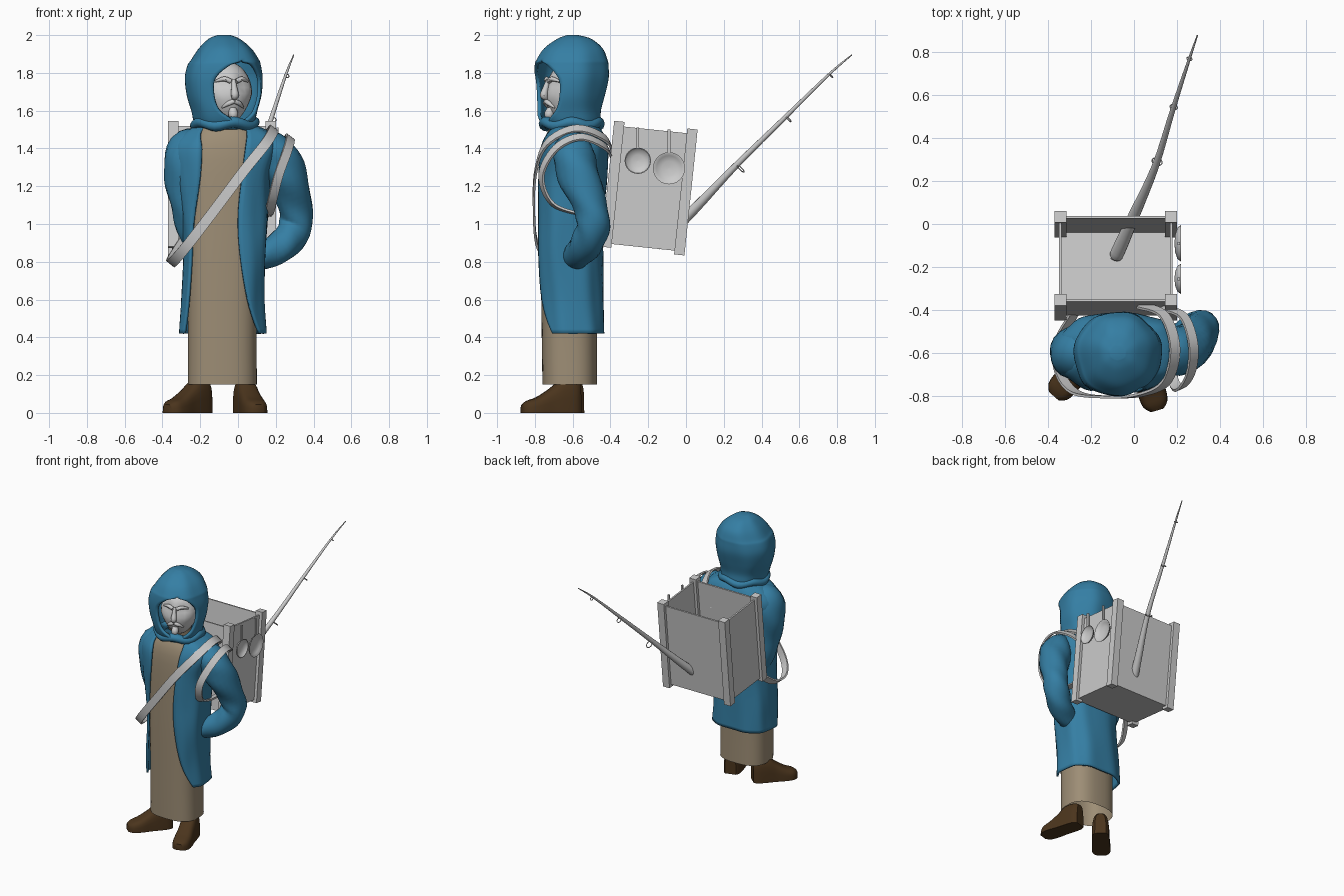
import bpy, bmesh, math
from mathutils import Vector, Matrix

if "Cube" in bpy.data.objects:
    bpy.data.objects.remove(bpy.data.objects["Cube"])

def material(name, rgb):
    m = bpy.data.materials.new(name)
    m.diffuse_color = (*rgb, 1)
    m.use_nodes = True
    m.node_tree.nodes["Principled BSDF"].inputs["Base Color"].default_value = m.diffuse_color
    return m

BLUE = material("blue_cloth", (0.035, 0.21, 0.37))
TAN = material("tan_cloth", (0.34, 0.27, 0.18))
BROWN = material("brown_leather", (0.07, 0.035, 0.012))

def finish(name, bm, mat=None, smooth=True, thick=0):
    me = bpy.data.meshes.new(name)
    bm.to_mesh(me)
    bm.free()
    ob = bpy.data.objects.new(name, me)
    bpy.context.collection.objects.link(ob)
    if mat:
        me.materials.append(mat)
    if smooth:
        bpy.ops.object.select_all(action='DESELECT')
        ob.select_set(True)
        bpy.context.view_layer.objects.active = ob
        bpy.ops.object.shade_smooth_by_angle(angle=math.radians(45))
    if thick:
        s = ob.modifiers.new("thickness", 'SOLIDIFY')
        s.thickness, s.offset = thick, -1
    return ob

def spline(pts, n):
    """Catmull-Rom through tuples of any length, n steps per span."""
    out = []
    for i in range(len(pts) - 1):
        p0, p1, p2, p3 = pts[max(i - 1, 0)], pts[i], pts[i + 1], pts[min(i + 2, len(pts) - 1)]
        for k in range(n):
            t = k / n
            out.append(tuple(0.5 * (2 * b + (c - a) * t + (2 * a - 5 * b + 4 * c - d) * t * t
                       + (3 * b - a - 3 * c + d) * t ** 3) for a, b, c, d in zip(p0, p1, p2, p3)))
    return out + [tuple(pts[-1])]

def loft(name, rings, mat=None, closed=True, caps=(False, False), thick=0):
    bm = bmesh.new()
    rows = [[bm.verts.new(p) for p in r] for r in rings]
    n = len(rows[0])
    for a, b in zip(rows, rows[1:]):
        for j in range(n if closed else n - 1):
            k = (j + 1) % n
            bm.faces.new((a[j], a[k], b[k], b[j]))
    if caps[0]:
        bm.faces.new(rows[0][::-1])
    if caps[1]:
        bm.faces.new(rows[-1])
    bmesh.ops.remove_doubles(bm, verts=bm.verts, dist=0.0005)
    if all(caps):
        bmesh.ops.recalc_face_normals(bm, faces=bm.faces)
    return finish(name, bm, mat, thick=thick)

def spow(v, e):
    return math.copysign(abs(v) ** e, v)

def oval(z, x0, x1, y0, y1, a0=0, a1=math.tau, n=40, e=0.75, fold=0.0, count=9):
    """Rounded section; angle runs from the front (-y) towards +x."""
    pts = []
    for j in range(n):
        a = a0 + (a1 - a0) * j / (n - 1 if a1 - a0 < math.tau or a0 else n)
        f = 1 + fold * math.sin(count * a + 4 * z) + fold * 0.6 * math.sin(5 * a - 11 * z)
        pts.append(((x0 + x1) / 2 + (x1 - x0) / 2 * spow(math.sin(a), e) * f,
                    (y0 + y1) / 2 - (y1 - y0) / 2 * spow(math.cos(a), e) * f, z))
    return pts

def tube(name, pts, mat=None, n=16, step=6, fold=0.0):
    """Round tube through (x, y, z, radius) points."""
    p = spline(pts, step)
    rings = []
    for i, q in enumerate(p):
        c = Vector(q[:3])
        t = (Vector(p[min(i + 1, len(p) - 1)][:3]) - Vector(p[max(i - 1, 0)][:3])).normalized()
        u = t.cross(Vector((0, 1, 0.2))).normalized()
        w = t.cross(u)
        r = q[3]
        rings.append([c + (u * math.cos(a) + w * math.sin(a)) * r * (1 + fold * math.sin(3 * a + i * 0.9))
                      for a in (math.tau * j / n for j in range(n))])
    return loft(name, rings, mat, caps=(True, True))

def strap(name, pts, centre, width, thick=0.012):
    """Flat band whose face looks away from a centre point."""
    p = [Vector(q) for q in spline(pts, 6)]
    rings = []
    for i, c in enumerate(p):
        t = (p[min(i + 1, len(p) - 1)] - p[max(i - 1, 0)]).normalized()
        o = c - Vector(centre)
        o = (o - t * o.dot(t)).normalized()
        w = t.cross(o) * width / 2
        o = o * thick / 2
        rings.append([c + w + o, c - w + o, c - w - o, c + w - o])
    return loft(name, rings, caps=(True, True))

def block(name, lo, hi, matrix=Matrix()):
    lo, hi = Vector(lo), Vector(hi)
    bm = bmesh.new()
    bmesh.ops.create_cube(bm, size=1, matrix=matrix @ Matrix.Translation((lo + hi) / 2)
                          @ Matrix.Diagonal((*(hi - lo), 1)))
    return finish(name, bm, smooth=False)

# Long inner robe, open at the hem
robe = [(0.15, -0.265, 0.10, -0.76, -0.47), (0.5, -0.265, 0.10, -0.765, -0.47),
        (1.0, -0.27, 0.12, -0.77, -0.46), (1.4, -0.27, 0.13, -0.76, -0.45),
        (1.54, -0.19, 0.06, -0.70, -0.5)]
loft("inner_robe", [oval(*r) for r in spline(robe, 5)], TAN)

# Coat, open at the front: z, x range, y range, x of both front edges
coat = [(0.42, -0.31, 0.15, -0.77, -0.43, -0.29, 0.12), (0.6, -0.30, 0.14, -0.78, -0.435, -0.265, 0.05),
        (0.85, -0.285, 0.15, -0.79, -0.44, -0.25, 0.01), (1.05, -0.30, 0.16, -0.785, -0.435, -0.235, 0.0),
        (1.25, -0.33, 0.17, -0.785, -0.42, -0.2, 0.02), (1.4, -0.345, 0.21, -0.775, -0.415, -0.19, 0.04),
        (1.485, -0.28, 0.17, -0.74, -0.44, -0.2, 0.05), (1.53, -0.2, 0.07, -0.70, -0.48, -0.17, 0.04)]
rings = []
for z, x0, x1, y0, y1, xl, xr in spline(coat, 5):
    c, r = (x0 + x1) / 2, (x1 - x0) / 2
    al, ar = (math.asin(spow(max(-1, min(1, (x - c) / r)), 1 / 0.75)) for x in (xl, xr))
    rings.append(oval(z, x0, x1, y0, y1, ar, al + math.tau, n=48, fold=0.014))
loft("coat", rings, BLUE, closed=False, thick=0.015)

# Sleeves
tube("bent_sleeve", [(0.10, -0.60, 1.42, 0.07), (0.19, -0.60, 1.38, 0.105), (0.255, -0.57, 1.26, 0.11),
                     (0.30, -0.51, 1.10, 0.09), (0.305, -0.49, 0.99, 0.088), (0.24, -0.53, 0.89, 0.085),
                     (0.13, -0.58, 0.83, 0.07), (0.06, -0.6, 0.81, 0.05)], BLUE, 20, 5, 0.04)
tube("straight_sleeve", [(-0.17, -0.6, 1.44, 0.07), (-0.25, -0.6, 1.39, 0.12), (-0.275, -0.6, 1.27, 0.118),
                         (-0.26, -0.6, 1.12, 0.10), (-0.24, -0.58, 0.98, 0.085), (-0.2, -0.56, 0.85, 0.06)],
     BLUE, 20, 5, 0.03)

# Hood with an opening turned to one side: z, x range, y range, half opening in degrees
hood = [(1.50, -0.20, 0.06, -0.74, -0.46, 0), (1.54, -0.23, 0.09, -0.77, -0.45, 12),
        (1.60, -0.245, 0.105, -0.79, -0.45, 38), (1.68, -0.27, 0.125, -0.80, -0.43, 45),
        (1.77, -0.28, 0.13, -0.805, -0.41, 42), (1.84, -0.265, 0.12, -0.80, -0.41, 22),
        (1.87, -0.245, 0.11, -0.79, -0.415, 0), (1.93, -0.205, 0.07, -0.75, -0.44, 0),
        (1.98, -0.155, 0.01, -0.68, -0.5, 0), (2.0, -0.11, -0.04, -0.63, -0.57, 0)]
turn = math.radians(29)
rings = []
for z, x0, x1, y0, y1, gap in spline(hood, 5):
    g = math.radians(max(gap, 0.01))
    rings.append(oval(z, x0, x1, y0, y1, turn + g, turn + math.tau - g, n=44, e=0.95, fold=0.017, count=7))
loft("hood", rings, BLUE, closed=False, caps=(False, True), thick=0.018)

# Gathered cloth roll at the neck
bm = bmesh.new()
ring = [[((0.15 + 0.035 * math.cos(b)) * math.sin(a) - 0.07,
          -0.605 - (0.14 + 0.035 * math.cos(b)) * math.cos(a),
          1.53 + 0.03 * math.sin(b) + 0.01 * math.sin(5 * a)) for b in (math.tau * k / 12 for k in range(12))]
        for a in (math.tau * j / 40 for j in range(41))]
bm.free()
loft("neck_roll", ring, BLUE)

# Face: head, nose, brows, moustache and goatee in a turned frame
F = Matrix.Translation((-0.06, -0.61, 1.69)) @ Matrix.Rotation(math.radians(17), 4, 'Z')
bm = bmesh.new()
bmesh.ops.create_uvsphere(bm, u_segments=24, v_segments=16, radius=1)
for v in bm.verts:
    x, y, z = v.co
    jaw = 1 - 0.3 * max(0, -z)
    socket = 0.03 * math.exp(-((abs(x) - 0.38) / 0.2) ** 2 - ((z - 0.3) / 0.16) ** 2) if y < 0 else 0
    v.co = F @ Vector((x * 0.135 * jaw, y * 0.135 + socket, z * 0.17))
finish("head", bm)

def feature(name, pts):
    tube(name, [(*(F @ Vector(p[:3])), p[3]) for p in pts], None, 8, 4)

feature("nose", [(0, -0.125, 0.075, 0.01), (0, -0.138, 0.03, 0.016), (0, -0.148, -0.01, 0.021), (0, -0.13, -0.025, 0.012)])
for side, label in ((-1, "left"), (1, "right")):
    feature(label + "_brow", [(side * 0.015, -0.126, 0.065, 0.013), (side * 0.05, -0.118, 0.078, 0.013),
                              (side * 0.09, -0.09, 0.065, 0.006)])
    feature(label + "_moustache", [(0, -0.138, -0.04, 0.012), (side * 0.03, -0.13, -0.052, 0.013),
                                   (side * 0.06, -0.108, -0.075, 0.004)])
feature("goatee", [(0, -0.108, -0.08, 0.02), (0, -0.12, -0.11, 0.026), (0, -0.118, -0.14, 0.014)])

# Boots: distance from heel, half width, height
shape = [(0, 0.04, 0.16), (0.03, 0.058, 0.175), (0.1, 0.062, 0.175), (0.16, 0.062, 0.13),
         (0.23, 0.066, 0.085), (0.285, 0.058, 0.065), (0.315, 0.03, 0.045)]
for label, x, y, dx, dy in (("left", -0.165, -0.565, -0.66, -0.75), ("right", 0.02, -0.565, 0.28, -0.96)):
    d = Vector((dx, dy, 0)).normalized()
    s = Vector((-d.y, d.x, 0))
    loft(label + "_boot", [[Vector((x, y, 0)) + d * t + s * w * spow(math.cos(a), 0.6)
                            + Vector((0, 0, h * spow(math.sin(a), 0.6)))
                            for a in (math.pi * k / 12 for k in range(13))] for t, w, h in spline(shape, 3)],
         BROWN, caps=(True, True))

# Straps
strap("chest_strap", [(0.03, -0.38, 1.35), (0.14, -0.425, 1.45), (0.19, -0.58, 1.505), (0.15, -0.735, 1.43),
                      (0.03, -0.795, 1.28), (-0.12, -0.805, 1.08), (-0.27, -0.785, 0.885),
                      (-0.345, -0.69, 0.80), (-0.35, -0.55, 0.81), (-0.28, -0.42, 0.92)],
      (-0.07, -0.59, 1.15), 0.055)
strap("shoulder_strap", [(0.13, -0.39, 1.34), (0.23, -0.43, 1.41), (0.275, -0.56, 1.46), (0.265, -0.69, 1.40),
                         (0.215, -0.765, 1.26), (0.18, -0.72, 1.12), (0.165, -0.6, 1.06), (0.15, -0.41, 1.04)],
      (0.12, -0.57, 1.25), 0.05)

# Leaning open pack box: corner posts, walls, floor
M = Matrix.Translation((-0.085, -0.45, 0.88)) @ Matrix.Rotation(math.radians(-6), 4, 'X')
for i, x in enumerate((-0.2575, 0.2575)):
    for j, y in enumerate((0.0275, 0.4165)):
        block(f"box_post_{i}{j}", (x - 0.0275, y - 0.0275, 0), (x + 0.0275, y + 0.0275, 0.67), M)
    block(f"box_side_{i}", (x - 0.006, 0.04, 0.02), (x + 0.006, 0.405, 0.645), M)
for j, y in enumerate((0.0275, 0.4165)):
    block(f"box_wall_{j}", (-0.25, y - 0.006, 0.02), (0.25, y + 0.006, 0.645), M)
block("box_floor", (-0.257, 0.03, 0.02), (0.257, 0.414, 0.032), M)

# Hanging ladles on the side: open bowls with thin handles
for i, (y, z, r, top) in enumerate(((-0.255, 1.335, 0.07, 1.51), (-0.09, 1.295, 0.085, 1.50))):
    prof = [(0.188, 0.002), (0.192, r * 0.5), (0.202, r * 0.85), (0.218, r), (0.218, r * 0.94),
            (0.205, r * 0.78), (0.197, r * 0.45), (0.194, 0.002)]
    loft(f"ladle_bowl_{i}", [[(x, y + q * math.cos(a), z + q * math.sin(a))
         for a in (math.tau * k / 24 for k in range(24))] for x, q in prof], caps=(True, True))
    block(f"ladle_handle_{i}", (0.203, y - 0.007, z + r * 0.93), (0.215, y + 0.007, top))

# Fishing rod with line guides
rod = [(-0.085, -0.15, 0.89, 0.025), (-0.075, -0.13, 0.91, 0.033), (0.0, 0.04, 1.075, 0.027), (0.1, 0.27, 1.315, 0.017),
       (0.18, 0.53, 1.57, 0.012), (0.255, 0.76, 1.795, 0.007), (0.295, 0.878, 1.895, 0.003)]
tube("fishing_rod", rod, None, 12, 4)
for i, (k, r) in enumerate(((3, 0.024), (4, 0.017), (5, 0.012))):
    t = (Vector(rod[k + 1][:3]) - Vector(rod[k - 1][:3])).normalized()
    down = (Vector((0, 0, -1)) + t * t.z).normalized()
    bpy.ops.mesh.primitive_torus_add(major_radius=r, minor_radius=0.003, major_segments=20, minor_segments=6,
                                     location=Vector(rod[k][:3]) + down * (rod[k][3] + r * 0.6),
                                     rotation=t.to_track_quat('Z', 'Y').to_euler())
    bpy.context.object.name = f"line_guide_{i}"
